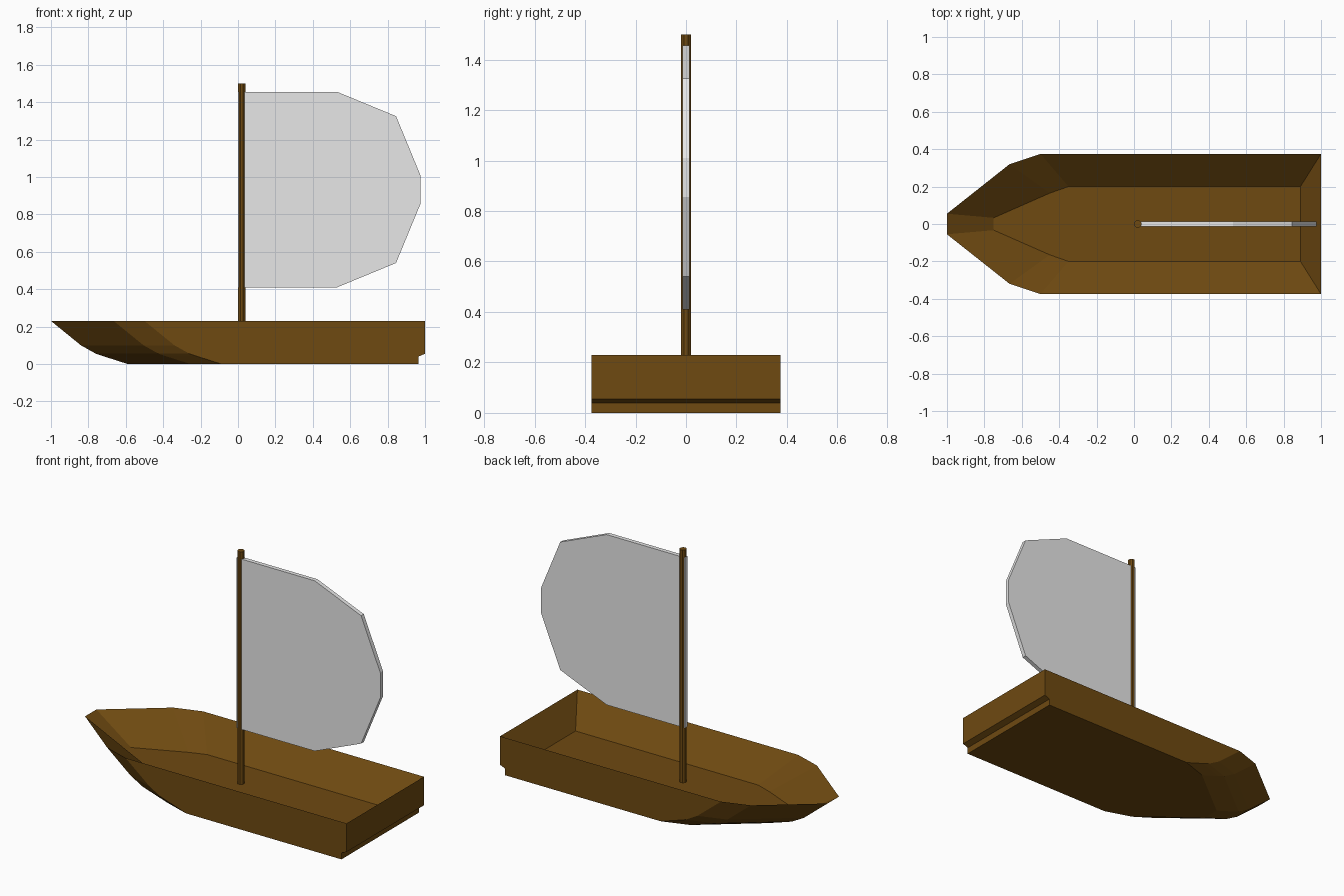
import bpy, bmesh, math

if "Cube" in bpy.data.objects:
    bpy.data.objects.remove(bpy.data.objects["Cube"])


def material(name, rgb):
    m = bpy.data.materials.new(name)
    m.diffuse_color = (*rgb, 1)
    m.use_nodes = True
    m.node_tree.nodes["Principled BSDF"].inputs["Base Color"].default_value = m.diffuse_color
    return m


def finish(bm, name, mat):
    bmesh.ops.recalc_face_normals(bm, faces=bm.faces)
    me = bpy.data.meshes.new(name)
    bm.to_mesh(me)
    bm.free()
    me.materials.append(mat)
    ob = bpy.data.objects.new(name, me)
    bpy.context.collection.objects.link(ob)
    return ob


def loft(rings, name, mat):
    """Join equal-length point rings and cap both ends."""
    bm = bmesh.new()
    loops = [[bm.verts.new(p) for p in ring] for ring in rings]
    for a, b in zip(loops, loops[1:]):
        for i in range(len(a)):
            j = (i + 1) % len(a)
            bm.faces.new((a[i], a[j], b[j], b[i]))
    bm.faces.new(loops[0][::-1])
    bm.faces.new(loops[-1])
    return finish(bm, name, mat)


def outline(half, z):
    """Mirror a half deck outline across the centre line."""
    return [(x, -y, z) for x, y in half] + [(x, y, z) for x, y in reversed(half)]


wood = material("brown wood", (0.156, 0.067, 0.0055))
cloth = material("pale sailcloth", (0.8, 0.8, 0.8))

# Hull: raked bow, stepped stern, then the sloping inside down to the floor
bow = [(-1.0, 0.055), (-0.665, 0.32), (-0.5, 0.375)]
levels = [  # height, bow setback, stern x
    (0.0, 0.41, 0.965),
    (0.04, 0.285, 0.965),
    (0.055, 0.24, 1.0),
    (0.10, 0.16, 1.0),
    (0.23, 0.0, 1.0),
]
rings = [outline([(x + s, y) for x, y in bow] + [(stern, 0.375)], z)
         for z, s, stern in levels]
floor = [(-0.75, 0.033), (-0.45, 0.165), (-0.35, 0.2), (0.89, 0.2)]
rings.append(outline(floor, 0.072))
loft(rings, "hull", wood)

# Mast: eight-sided pole standing on the floor
r = 0.019 / math.cos(math.pi / 8)
angles = [math.pi / 8 + i * math.pi / 4 for i in range(8)]
loft([[(0.02 + r * math.cos(a), r * math.sin(a), z) for a in angles]
      for z in (0.07, 1.5)], "mast", wood)

# Sail: thin plate with a rounded outer edge, its inner edge just ahead of the mast
lower = [(-0.001, 0.41), (0.53, 0.41), (0.845, 0.54), (0.975, 0.855)]
mid = 0.9325
shape = lower + [(x, 2 * mid - z) for x, z in reversed(lower)]
loft([[(x, y, z) for x, z in shape] for y in (-0.013, 0.013)], "sail", cloth)
